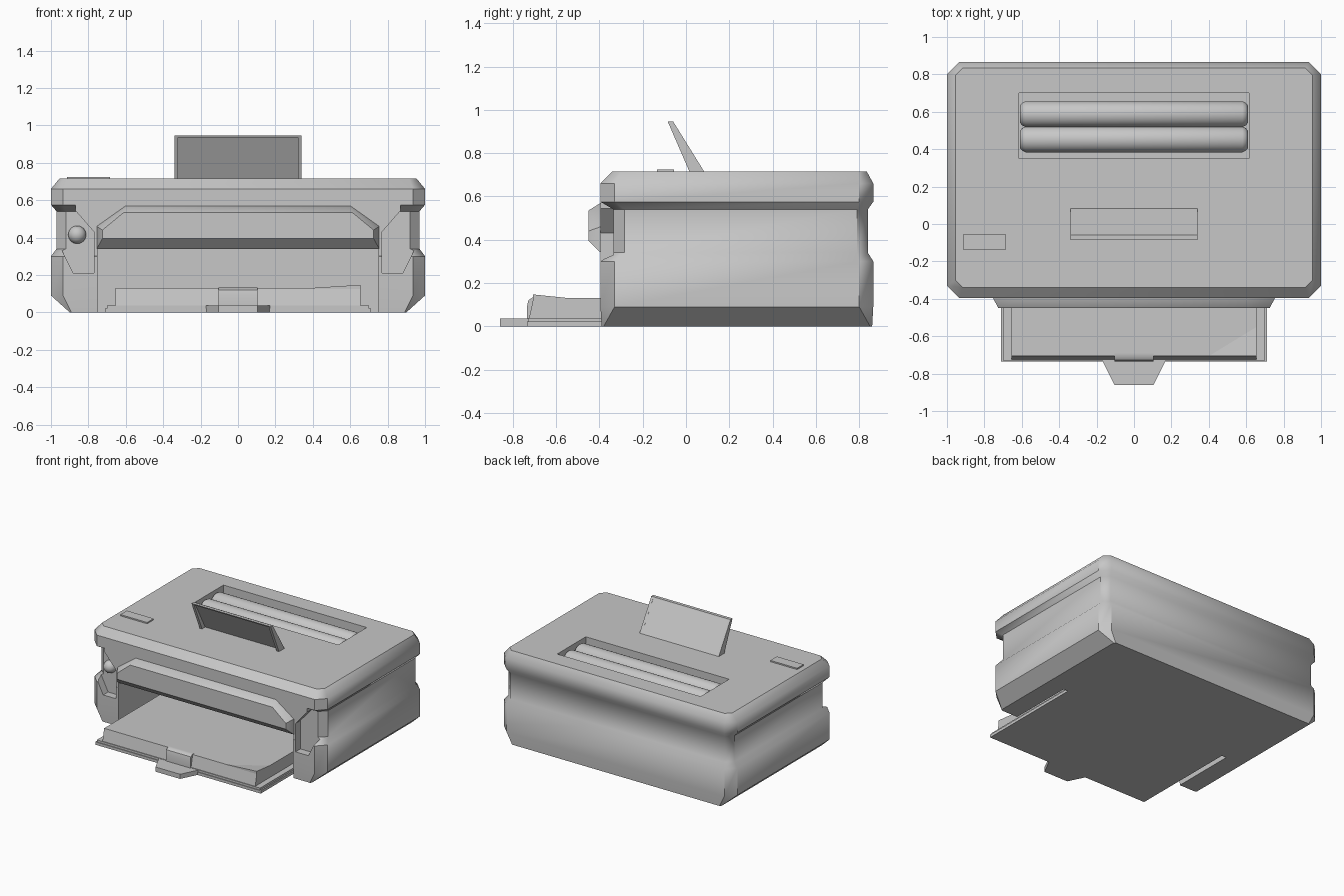
import bpy
import bmesh
import math
from mathutils import Matrix

cube = bpy.data.objects.get("Cube")
if cube:
    bpy.data.objects.remove(cube, do_unlink=True)

# Single grey plastic
grey = bpy.data.materials.new("grey plastic")
grey.use_nodes = True
GREY = (0.57, 0.57, 0.57, 1)
grey.diffuse_color = GREY
grey.node_tree.nodes["Principled BSDF"].inputs["Base Color"].default_value = GREY


def finish(name, bm):
    bmesh.ops.recalc_face_normals(bm, faces=bm.faces)
    me = bpy.data.meshes.new(name)
    bm.to_mesh(me)
    bm.free()
    me.materials.append(grey)
    ob = bpy.data.objects.new(name, me)
    bpy.context.collection.objects.link(ob)
    return ob


def loft(name, rings):
    """Skin a list of equal-length point rings and cap both ends."""
    bm = bmesh.new()
    loops = [[bm.verts.new(p) for p in ring] for ring in rings]
    n = len(loops[0])
    for a, b in zip(loops, loops[1:]):
        for i in range(n):
            j = (i + 1) % n
            bm.faces.new((a[i], a[j], b[j], b[i]))
    bm.faces.new(loops[0])
    bm.faces.new(loops[-1])
    return finish(name, bm)


def prism(name, pts, axis, lo, hi):
    """Extrude a 2D outline along x, y or z."""
    place = {"x": lambda p, d: (d, p[0], p[1]),
             "y": lambda p, d: (p[0], d, p[1]),
             "z": lambda p, d: (p[0], p[1], d)}[axis]
    return loft(name, [[place(p, d) for p in pts] for d in (lo, hi)])


def box(name, x0, x1, y0, y1, z0, z1):
    return prism(name, [(x0, y0), (x1, y0), (x1, y1), (x0, y1)], "z", z0, z1)


def mirrored(half):
    """Close a right-hand outline with its mirror image in x."""
    return half + [(-p[0],) + tuple(p[1:]) for p in reversed(half)]


def cut(ob, cutters):
    for c in cutters:
        c.hide_render = True
        mod = ob.modifiers.new("cut", "BOOLEAN")
        mod.operation = "DIFFERENCE"
        mod.solver = "EXACT"
        mod.object = c
    deps = bpy.context.evaluated_depsgraph_get()
    me = bpy.data.meshes.new_from_object(ob.evaluated_get(deps))
    ob.modifiers.clear()
    ob.data = me
    for c in cutters:
        bpy.data.objects.remove(c, do_unlink=True)


def smooth(ob, angle=40):
    bpy.ops.object.select_all(action="DESELECT")
    ob.select_set(True)
    bpy.context.view_layer.objects.active = ob
    bpy.ops.object.shade_smooth_by_angle(angle=math.radians(angle))


# Main case: chamfered plan with a pinched waist
def case_ring(z, x, front, back, c):
    half = [(x - c, front, z), (x, front + c, z), (x, back - c, z), (x - c, back, z)]
    return mirrored(half)


body = loft("case", [
    case_ring(0, 0.9, -0.39, 0.86, 0.01),
    case_ring(0.09, 1, -0.395, 0.865, 0.065),
    case_ring(0.3, 1, -0.395, 0.865, 0.065),
    case_ring(0.34, 0.97, -0.335, 0.84, 0.05),
    case_ring(0.54, 0.97, -0.335, 0.84, 0.05),
    case_ring(0.575, 1, -0.395, 0.865, 0.065),
    case_ring(0.66, 1, -0.395, 0.865, 0.065),
    case_ring(0.715, 0.955, -0.34, 0.835, 0.04),
])

# Paper bay, roller slot and the notches beside the bay
cutters = [
    box("bay_cutter", -0.75, 0.75, -1, 0.12, -0.1, 0.36),
    box("slot_cutter", -0.615, 0.615, 0.35, 0.7, 0.56, 0.9),
]
for s in (1, -1):
    notch = [(s * 0.77, 0.21), (s * 0.88, 0.21), (s * 0.95, 0.35), (s * 0.77, 0.35)]
    cutters.append(prism("notch_cutter", notch, "y", -0.6, -0.335))
cut(body, cutters)
smooth(body)

# Front fascia framing the bay
fascia = prism("front_fascia", mirrored([
    (0.75, 0.36), (0.75, 0.2), (0.77, 0.2), (0.77, 0.43), (0.87, 0.545), (0.87, 0.575),
]), "y", -0.394, -0.3)

# Protruding hood over the bay
hood_back = [(0.755, 0.34), (0.755, 0.46), (0.6, 0.57)]
hood_front = [(0.725, 0.395), (0.725, 0.44), (0.61, 0.535)]


def hood_ring(y, pts):
    return [(x, y, z) for x, z in mirrored(pts)]


hood = loft("hood", [hood_ring(-0.31, hood_back), hood_ring(-0.394, hood_back),
                     hood_ring(-0.45, hood_front)])
smooth(hood, 35)

# Output tray with pull tongue
box("tray_base", -0.71, 0.71, -0.735, 0.125, 0, 0.022)
box("tray_top", -0.7, 0.7, -0.73, 0.125, 0.022, 0.038)
prism("tray_tongue", mirrored([(0.105, -0.86), (0.17, -0.73)]), "z", 0, 0.036)

# Paper stack with one lifted corner, and the front clip
prism("paper_stack", [(-0.725, 0.036), (-0.705, 0.13), (0.125, 0.13), (0.125, 0.036)],
      "x", -0.655, 0.655)
corner = [(0.4, -0.706), (0.655, -0.706), (0.655, -0.55)]
loft("lifted_corner", [[(x, y, 0.126) for x, y in corner],
                       [(x, y, z) for (x, y), z in zip(corner, (0.131, 0.147, 0.131))]])
clip = prism("paper_clip", [(-0.735, 0.036), (-0.735, 0.09), (-0.728, 0.12), (-0.71, 0.132),
                            (-0.69, 0.132), (-0.69, 0.036)], "x", -0.105, 0.105)
smooth(clip)

# Leaning paper support: thin panel, side cheeks and top lip
prism("support_panel", [(0.06, 0.705), (0.09, 0.705), (-0.06, 0.945), (-0.072, 0.945)],
      "x", -0.335, 0.335)
for side, s in (("left", 1), ("right", -1)):
    prism("support_cheek_" + side,
          [(0.02, 0.705), (0.09, 0.705), (-0.06, 0.947), (-0.085, 0.947)],
          "x", s * 0.32, s * 0.34)
prism("support_lip", [(-0.08, 0.936), (-0.055, 0.936), (-0.06, 0.947), (-0.085, 0.947)],
      "x", -0.335, 0.335)

# Feed rollers with rounded ends
for label, y in (("front", 0.452), ("rear", 0.587)):
    rings = []
    for x, r in ((-0.61, 0.045), (-0.598, 0.06), (-0.58, 0.069),
                 (0.58, 0.069), (0.598, 0.06), (0.61, 0.045)):
        rings.append([(x, y + r * math.cos(t * math.tau / 32),
                       0.64 + r * math.sin(t * math.tau / 32)) for t in range(32)])
    smooth(loft("roller_" + label, rings))

# Top button plate
box("top_button", -0.915, -0.685, -0.135, -0.055, 0.7, 0.725)

# Round power knob on the front
bm = bmesh.new()
bmesh.ops.create_uvsphere(bm, u_segments=24, v_segments=12, radius=0.048,
                          matrix=Matrix.Translation((-0.86, -0.338, 0.415)))
smooth(finish("power_knob", bm))
